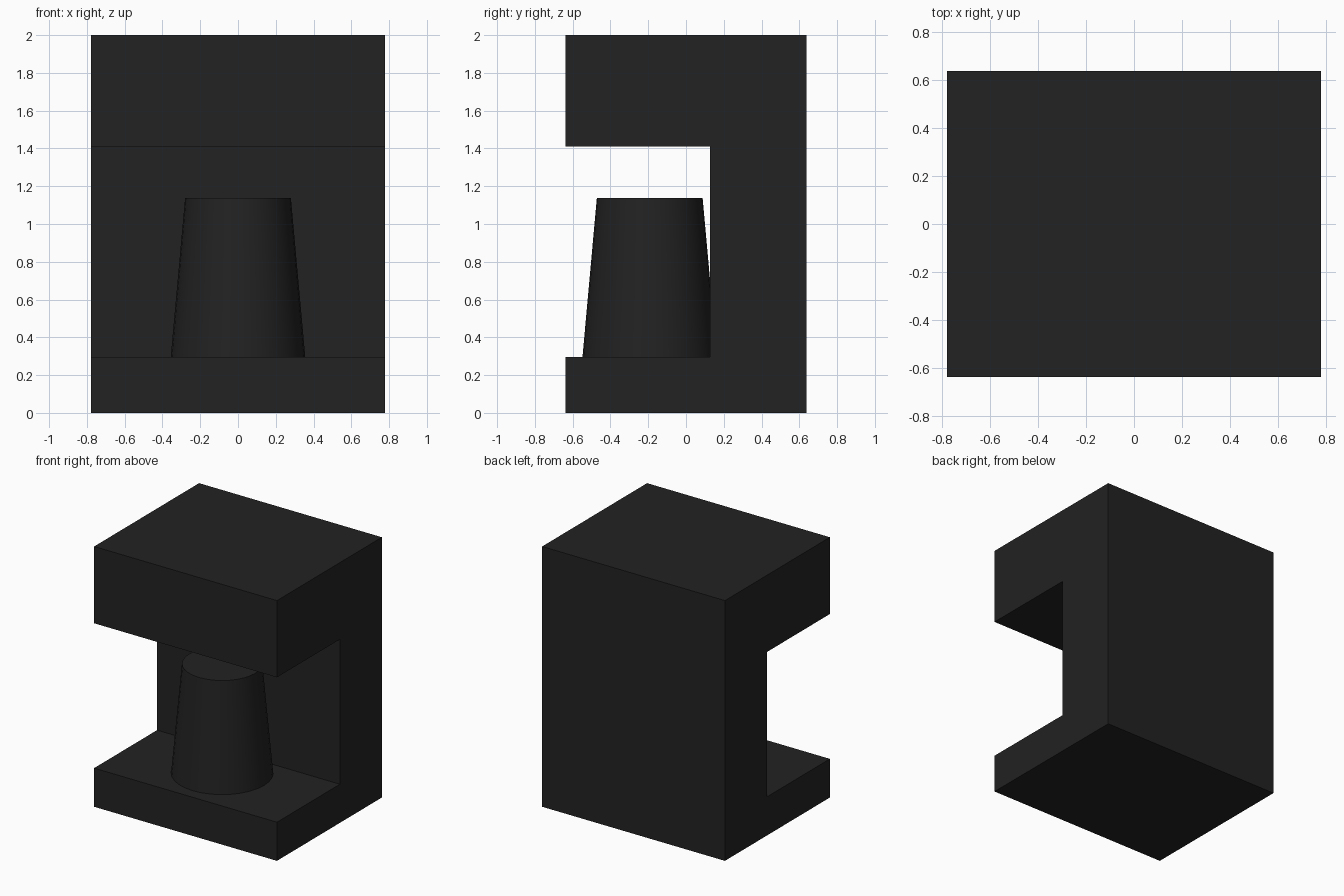
import bpy
import bmesh
import math
from mathutils import Vector

cube = bpy.data.objects.get("Cube")
if cube:
    bpy.data.objects.remove(cube, do_unlink=True)

# One shared near-black plastic
black = bpy.data.materials.new("black_plastic")
black.use_nodes = True
colour = (0.016, 0.016, 0.016, 1)
black.diffuse_color = colour
black.node_tree.nodes["Principled BSDF"].inputs["Base Color"].default_value = colour


def finish(bm, name):
    bmesh.ops.recalc_face_normals(bm, faces=bm.faces)
    mesh = bpy.data.meshes.new(name)
    bm.to_mesh(mesh)
    bm.free()
    mesh.materials.append(black)
    obj = bpy.data.objects.new(name, mesh)
    bpy.context.collection.objects.link(obj)
    return obj


# Housing: C-shaped side profile (y, z) extruded across the width
half_width, half_depth, wall = 0.777, 0.637, 0.127
base_top, head_bottom, height = 0.297, 1.41, 2.0
profile = [
    (-half_depth, 0), (half_depth, 0), (half_depth, height),
    (-half_depth, height), (-half_depth, head_bottom),
    (wall, head_bottom), (wall, base_top), (-half_depth, base_top),
]
bm = bmesh.new()
side = bm.faces.new([bm.verts.new((-half_width, y, z)) for y, z in profile])
extruded = bmesh.ops.extrude_face_region(bm, geom=[side], use_keep_orig=True)
moved = [v for v in extruded["geom"] if isinstance(v, bmesh.types.BMVert)]
bmesh.ops.translate(bm, verts=moved, vec=Vector((2 * half_width, 0, 0)))
finish(bm, "housing")

# Jug: tapered cylinder standing on the base, touching the back wall
jug_top, jug_y = 1.138, -0.192
bm = bmesh.new()
bmesh.ops.create_cone(bm, cap_ends=True, segments=32, radius1=0.356,
                      radius2=0.28, depth=jug_top - base_top)
bmesh.ops.translate(bm, verts=bm.verts,
                    vec=Vector((0, jug_y, (jug_top + base_top) / 2)))
jug = finish(bm, "jug")
bpy.ops.object.select_all(action="DESELECT")
jug.select_set(True)
bpy.context.view_layer.objects.active = jug
bpy.ops.object.shade_smooth_by_angle(angle=math.radians(30))
